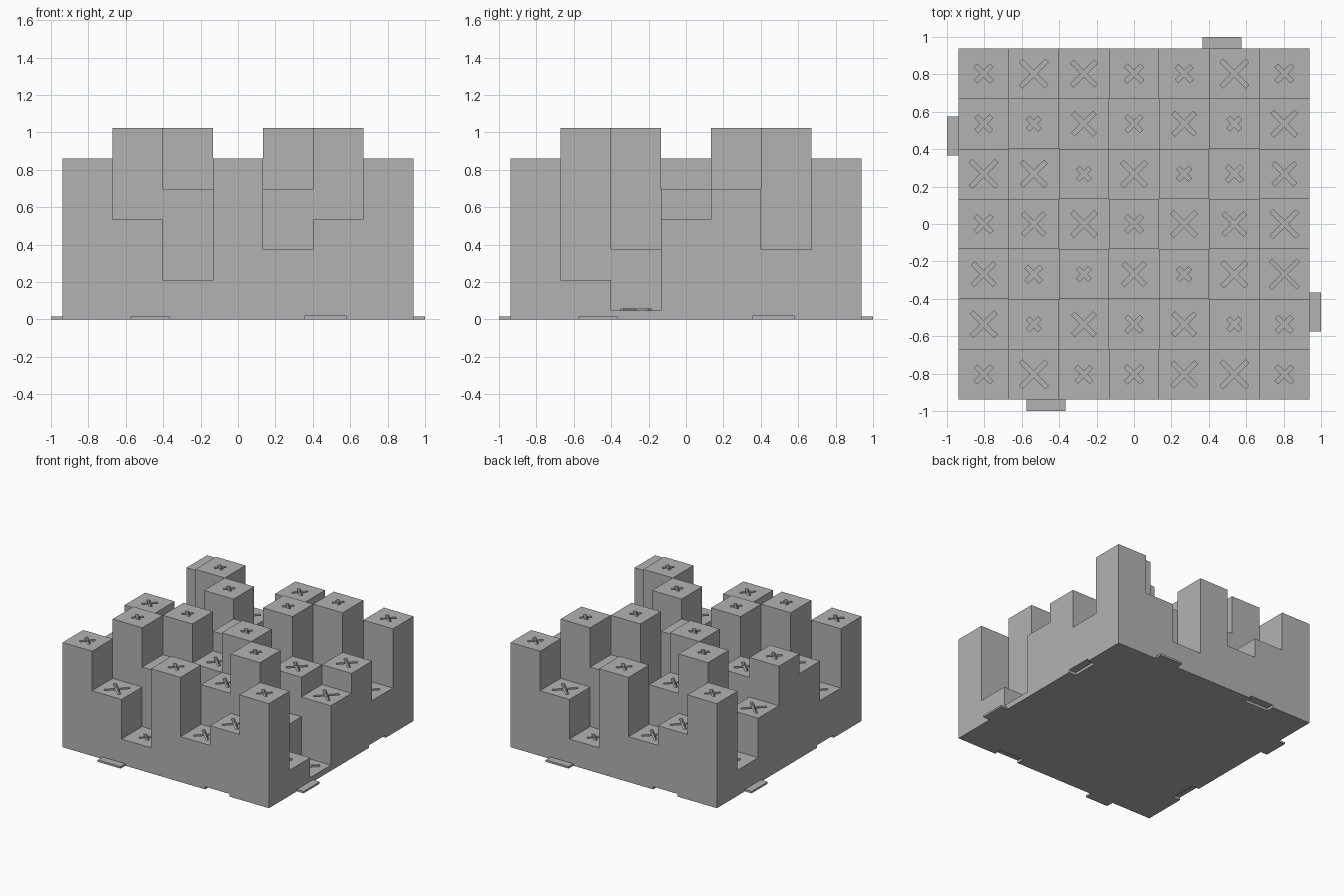
import bpy, bmesh, math
from mathutils import Matrix

if "Cube" in bpy.data.objects:
    bpy.data.objects.remove(bpy.data.objects["Cube"])

N, HALF = 7, 0.938
CELL = 2 * HALF / N
LEVELS = [0, 0.047, 0.21, 0.373, 0.535, 0.698, 0.86, 1.022]
# level of every column, rows from front to back
ROWS = ["6426346", "3752572", "5275731", "6536354", "4373725", "2752573", "6432746"]
ROWS[6] = "6436246"
# half extent of the cross mark for each level
MARK = [0, 0.083, 0.048, 0.072, 0.077, 0.066, 0.051, 0.040]
W = 0.012          # half width of a cross stroke
DEPTH = 0.03       # groove depth

grey = bpy.data.materials.new("stone_grey")
grey.diffuse_color = (0.45, 0.45, 0.45, 1)
grey.use_nodes = True
grey.node_tree.nodes["Principled BSDF"].inputs["Base Color"].default_value = grey.diffuse_color


def finish(bm, name):
    bmesh.ops.remove_doubles(bm, verts=bm.verts, dist=1e-5)
    bmesh.ops.recalc_face_normals(bm, faces=bm.faces)
    mesh = bpy.data.meshes.new(name)
    bm.to_mesh(mesh)
    bm.free()
    mesh.materials.append(grey)
    obj = bpy.data.objects.new(name, mesh)
    bpy.context.collection.objects.link(obj)
    return obj


def level(i, j):
    return int(ROWS[j][i]) if 0 <= i < N and 0 <= j < N else 0


def face(bm, pts):
    return bm.faces.new([bm.verts.new(p) for p in pts])


def marked_top(bm, cx, cy, z, extent, depth):
    """Square column top with a sunken (or raised) cross."""
    length = extent * math.sqrt(2) - W
    h, r = CELL / 2, math.sqrt(0.5)
    outline = []
    for k in range(4):
        turn = Matrix.Rotation(k * math.pi / 2, 2)

        def at(x, y, turn=turn):
            px, py = turn @ Matrix.Identity(2).col[0] * x + turn @ Matrix.Identity(2).col[1] * y
            return (cx + px, cy + py, z)

        a, b = (length - W) * r, (length + W) * r
        face(bm, [at(-h, -h), at(h, -h), at(a, -b), at(0, -W / r), at(-a, -b)])
        face(bm, [at(h, -h), at(b, -a), at(a, -b)])
        outline += [at(-a, -b), at(0, -W / r), at(a, -b)]
    low = [(x, y, z - depth) for x, y, _ in outline]
    face(bm, low)
    for k in range(12):
        n = (k + 1) % 12
        face(bm, [outline[k], outline[n], low[n], low[k]])


# Block of square columns with stepped heights
bm = bmesh.new()
for j in range(N):
    for i in range(N):
        x, y = -HALF + i * CELL, -HALF + j * CELL
        lv = level(i, j)
        corners = [(x, y), (x + CELL, y), (x + CELL, y + CELL), (x, y + CELL)]
        face(bm, [(*c, 0) for c in reversed(corners)])
        marked_top(bm, x + CELL / 2, y + CELL / 2, LEVELS[lv], MARK[lv],
                   DEPTH if lv > 1 else -0.012)
        # walls down to each lower neighbour, one strip per level
        for k, (di, dj) in enumerate([(0, -1), (1, 0), (0, 1), (-1, 0)]):
            p, q = corners[k], corners[(k + 1) % 4]
            for s in range(level(i + di, j + dj), lv):
                face(bm, [(*p, LEVELS[s]), (*q, LEVELS[s]),
                          (*q, LEVELS[s + 1]), (*p, LEVELS[s + 1])])
block = finish(bm, "column_block")


def four_boxes(name, lo, hi):
    """Same box repeated on the four sides."""
    bm = bmesh.new()
    size = [b - a for a, b in zip(lo, hi)]
    mid = [(a + b) / 2 for a, b in zip(lo, hi)]
    for k in range(4):
        bmesh.ops.create_cube(bm, size=1, matrix=Matrix.Rotation(k * math.pi / 2, 4, 'Z')
                              @ Matrix.Translation(mid) @ Matrix.Diagonal((*size, 1)))
    return finish(bm, name)


# Joining tabs and their matching sockets along the bottom edge
four_boxes("joining_tabs", (-0.575, -1.0, 0), (-0.367, -HALF, 0.016))
cutter = four_boxes("socket_cutter", (0.358, -1.0, -0.05), (0.578, -HALF + 0.065, 0.022))
cutter.hide_render = True
cutter.display_type = 'WIRE'
cut = block.modifiers.new("sockets", 'BOOLEAN')
cut.operation, cut.solver, cut.object = 'DIFFERENCE', 'EXACT', cutter
